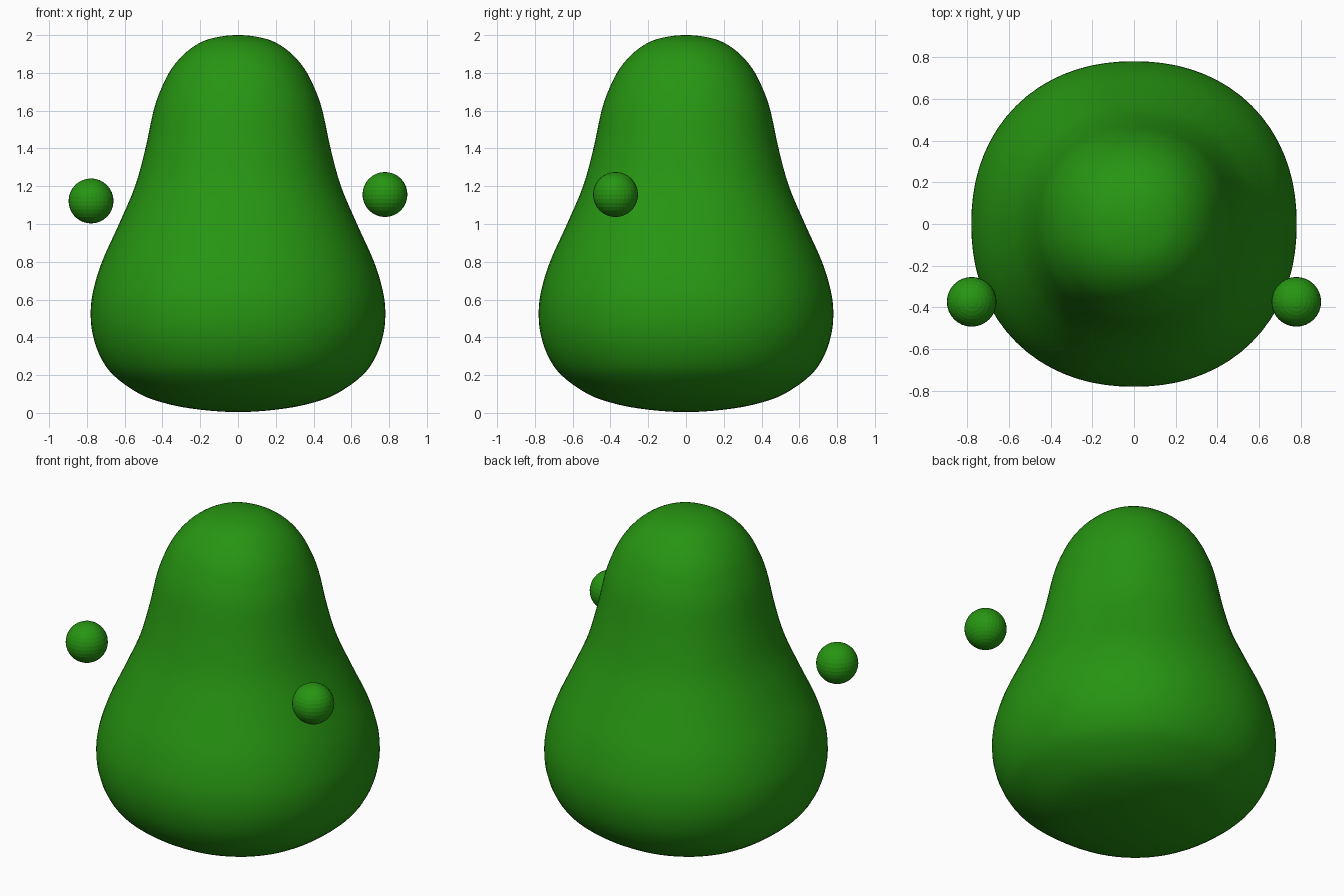
import bpy, bmesh, math
from mathutils import Vector

if "Cube" in bpy.data.objects:
    bpy.data.objects.remove(bpy.data.objects["Cube"])

green = bpy.data.materials.new("leaf green")
green.diffuse_color = (0.02, 0.30, 0.006, 1.0)
green.use_nodes = True
green.node_tree.nodes["Principled BSDF"].inputs["Base Color"].default_value = green.diffuse_color

# Half profile of the pear-shaped body: (radius, height), bottom to top
PROFILE = [(0, 0.004), (0.20, 0.017), (0.37, 0.047), (0.52, 0.10), (0.66, 0.20),
           (0.73, 0.30), (0.768, 0.41), (0.78, 0.52), (0.768, 0.64), (0.72, 0.80),
           (0.63, 1.0), (0.545, 1.2), (0.49, 1.4), (0.447, 1.6), (0.405, 1.72),
           (0.353, 1.82), (0.28, 1.905), (0.19, 1.965), (0.095, 1.992), (0, 2.0)]
STEPS, SIDES, POWER = 4, 72, 2.16


def smooth_profile(points, steps):
    """Catmull-Rom curve through the points, mirrored past both poles."""
    p = [Vector(q) for q in points]
    p = [Vector((-p[1].x, p[1].y))] + p + [Vector((-p[-2].x, p[-2].y))]
    out = []
    for a, b, c, d in zip(p, p[1:], p[2:], p[3:]):
        for i in range(steps):
            t = i / steps
            out.append(0.5 * (2 * b + (c - a) * t + (2 * a - 5 * b + 4 * c - d) * t ** 2
                              + (3 * b - a - 3 * c + d) * t ** 3))
    return out + [p[-2]]


def finish(name, bm):
    bmesh.ops.recalc_face_normals(bm, faces=bm.faces)
    mesh = bpy.data.meshes.new(name)
    bm.to_mesh(mesh)
    bm.free()
    mesh.materials.append(green)
    obj = bpy.data.objects.new(name, mesh)
    bpy.context.collection.objects.link(obj)
    return obj


# Body: slightly squared rings stacked along the profile
bm = bmesh.new()
curve = smooth_profile(PROFILE, STEPS)
rings = []
for r, z in curve[1:-1]:
    ring = []
    for i in range(SIDES):
        a = 2 * math.pi * i / SIDES
        c, s = math.cos(a), math.sin(a)
        k = r / (abs(c) ** POWER + abs(s) ** POWER) ** (1 / POWER)
        ring.append(bm.verts.new((k * c, k * s, z)))
    rings.append(ring)
bottom = bm.verts.new((0, 0, curve[0].y))
top = bm.verts.new((0, 0, curve[-1].y))
for i in range(SIDES):
    j = (i + 1) % SIDES
    bm.faces.new((bottom, rings[0][j], rings[0][i]))
    bm.faces.new((top, rings[-1][i], rings[-1][j]))
    for lo, hi in zip(rings, rings[1:]):
        bm.faces.new((lo[i], lo[j], hi[j], hi[i]))
body = finish("body", bm)
body.data.polygons.foreach_set("use_smooth", [True] * len(body.data.polygons))

# Floating faceted hands, one a little higher than the other
for name, x, z in (("left_hand", -0.778, 1.122), ("right_hand", 0.778, 1.156)):
    bm = bmesh.new()
    bmesh.ops.create_uvsphere(bm, u_segments=32, v_segments=16, radius=0.119)
    finish(name, bm).location = (x, -0.373, z)
